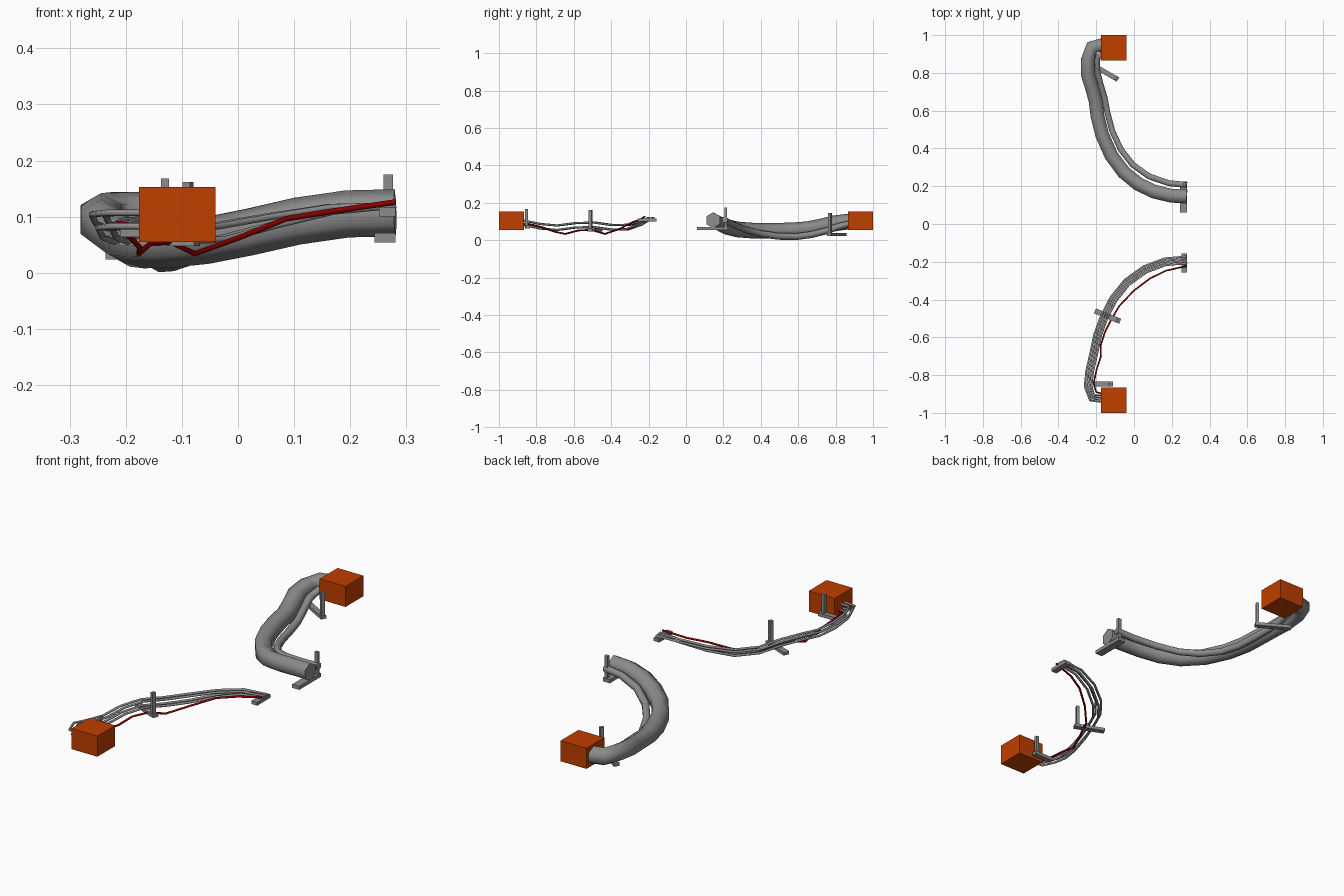
import bpy
import bmesh
from math import atan2, hypot, radians, sin, cos, pi
from mathutils import Vector

cube = bpy.data.objects.get("Cube")
if cube:
    bpy.data.objects.remove(cube, do_unlink=True)


def material(name, rgb):
    m = bpy.data.materials.new(name)
    m.use_nodes = True
    m.diffuse_color = (*rgb, 1)
    m.node_tree.nodes["Principled BSDF"].inputs["Base Color"].default_value = (*rgb, 1)
    return m


orange = material("orange", (0.53, 0.05, 0.0))
grey = material("grey", (0.265, 0.265, 0.265))
red = material("dark red", (0.27, 0.0, 0.0))


def block(name, centre, size, mat, angle=0):
    bpy.ops.mesh.primitive_cube_add(size=1, location=centre, rotation=(0, 0, angle))
    ob = bpy.context.object
    ob.name = name
    ob.scale = size
    ob.data.materials.append(mat)


def bracket(name, a, b, z0, z1, width, post=None, top=0):
    """Flat arm from a to b with an optional upright post."""
    angle = atan2(b[1] - a[1], b[0] - a[0])
    length = hypot(b[0] - a[0], b[1] - a[1])
    mid = ((a[0] + b[0]) / 2, (a[1] + b[1]) / 2, (z0 + z1) / 2)
    block(name + "_arm", mid, (length, width, z1 - z0), grey, angle)
    if post:
        block(name + "_post", (*post, (z0 + top) / 2), (0.014, 0.017, top - z0), grey, angle)


def tangent(points, k):
    return (points[min(k + 1, len(points) - 1)] - points[max(k - 1, 0)]).normalized()


def tube(name, path, radius, mat, sides=6):
    """Sweep a polygon, one corner up, along a path."""
    points = [Vector(p) for p in path]
    bm = bmesh.new()
    rings = []
    for k, p in enumerate(points):
        t = tangent(points, k)
        side = t.cross(Vector((0, 0, 1))).normalized()
        up = side.cross(t)
        angles = [2 * pi * i / sides for i in range(sides)]
        rings.append([bm.verts.new(p + radius * (side * sin(a) + up * cos(a))) for a in angles])
    for r, s in zip(rings, rings[1:]):
        for i in range(sides):
            j = (i + 1) % sides
            bm.faces.new((r[i], r[j], s[j], s[i]))
    bm.faces.new(rings[0])
    bm.faces.new(rings[-1])
    bmesh.ops.recalc_face_normals(bm, faces=bm.faces)
    mesh = bpy.data.meshes.new(name)
    bm.to_mesh(mesh)
    bm.free()
    mesh.materials.append(mat)
    ob = bpy.data.objects.new(name, mesh)
    bpy.context.collection.objects.link(ob)
    bpy.ops.object.select_all(action="DESELECT")
    ob.select_set(True)
    bpy.context.view_layer.objects.active = ob
    bpy.ops.object.shade_smooth_by_angle(angle=radians(65))


# Junction boxes at both ends
for name, y in (("front_box", -0.933), ("back_box", 0.933)):
    block(name, (-0.108, y, 0.104), (0.136, 0.134, 0.098), orange)

# Thick pipe and the thinner pipe beside it
tube("thick_pipe", [
    (0.28, 0.145, 0.107), (0.195, 0.15, 0.105), (0.105, 0.172, 0.092), (0.022, 0.212, 0.073),
    (-0.054, 0.274, 0.058), (-0.12, 0.362, 0.051), (-0.168, 0.47, 0.05),
    (-0.193, 0.57, 0.053), (-0.203, 0.65, 0.059), (-0.222, 0.72, 0.073),
    (-0.244, 0.79, 0.09), (-0.244, 0.87, 0.1), (-0.223, 0.935, 0.102),
    (-0.16, 0.95, 0.102)], 0.042, grey)
tube("thin_pipe", [
    (0.28, 0.207, 0.11), (0.185, 0.216, 0.103), (0.08, 0.252, 0.085), (-0.007, 0.314, 0.058),
    (-0.07, 0.395, 0.036), (-0.115, 0.492, 0.021), (-0.141, 0.59, 0.019),
    (-0.156, 0.67, 0.03), (-0.18, 0.75, 0.05), (-0.197, 0.82, 0.075),
    (-0.193, 0.885, 0.09), (-0.16, 0.905, 0.095)], 0.018, grey)

# Bundle of four grey wires, spaced sideways from one centre path
bundle = [Vector(p) for p in (
    (0.28, -0.19, 0.12), (0.165, -0.2, 0.113), (0.058, -0.24, 0.092),
    (-0.038, -0.309, 0.071), (-0.108, -0.396, 0.069), (-0.158, -0.492, 0.083),
    (-0.193, -0.59, 0.08), (-0.214, -0.69, 0.067), (-0.235, -0.78, 0.075),
    (-0.243, -0.86, 0.092), (-0.222, -0.92, 0.095), (-0.16, -0.925, 0.095))]
offsets = ((-0.018, 0.012), (-0.006, -0.012), (0.006, 0.012), (0.018, -0.012))
for i, (side, lift) in enumerate(offsets):
    path = []
    for k, p in enumerate(bundle):
        d = tangent(bundle, k)
        normal = Vector((-d.y, d.x, 0)).normalized()
        path.append(p + normal * side + Vector((0, 0, lift * min(1, k / 3))))
    tube(f"grey_wire_{i + 1}", path, 0.0057, grey)

# Red wire hanging below the bundle
tube("red_wire", [
    (0.28, -0.222, 0.126), (0.17, -0.247, 0.11), (0.085, -0.288, 0.096),
    (0.0, -0.352, 0.062), (-0.077, -0.433, 0.034), (-0.12, -0.505, 0.055),
    (-0.155, -0.575, 0.053), (-0.177, -0.645, 0.034), (-0.175, -0.7, 0.045),
    (-0.198, -0.77, 0.07), (-0.214, -0.845, 0.088), (-0.2, -0.89, 0.085),
    (-0.16, -0.9, 0.08)], 0.005, red)

# Support brackets
bracket("back_end_bracket", (0.262, 0.06), (0.262, 0.225), 0.054, 0.071, 0.037, (0.268, 0.212), 0.175)
bracket("back_middle_bracket", (-0.23, 0.848), (-0.085, 0.765), 0.024, 0.039, 0.026, (-0.095, 0.77), 0.146)
bracket("front_end_bracket", (0.266, -0.257), (0.266, -0.157), 0.1, 0.116, 0.03)
bracket("front_middle_bracket", (-0.207, -0.46), (-0.073, -0.515), 0.048, 0.062, 0.028, (-0.089, -0.51), 0.162)
bracket("front_near_bracket", (-0.21, -0.847), (-0.11, -0.847), 0.064, 0.08, 0.024, (-0.13, -0.852), 0.168)
